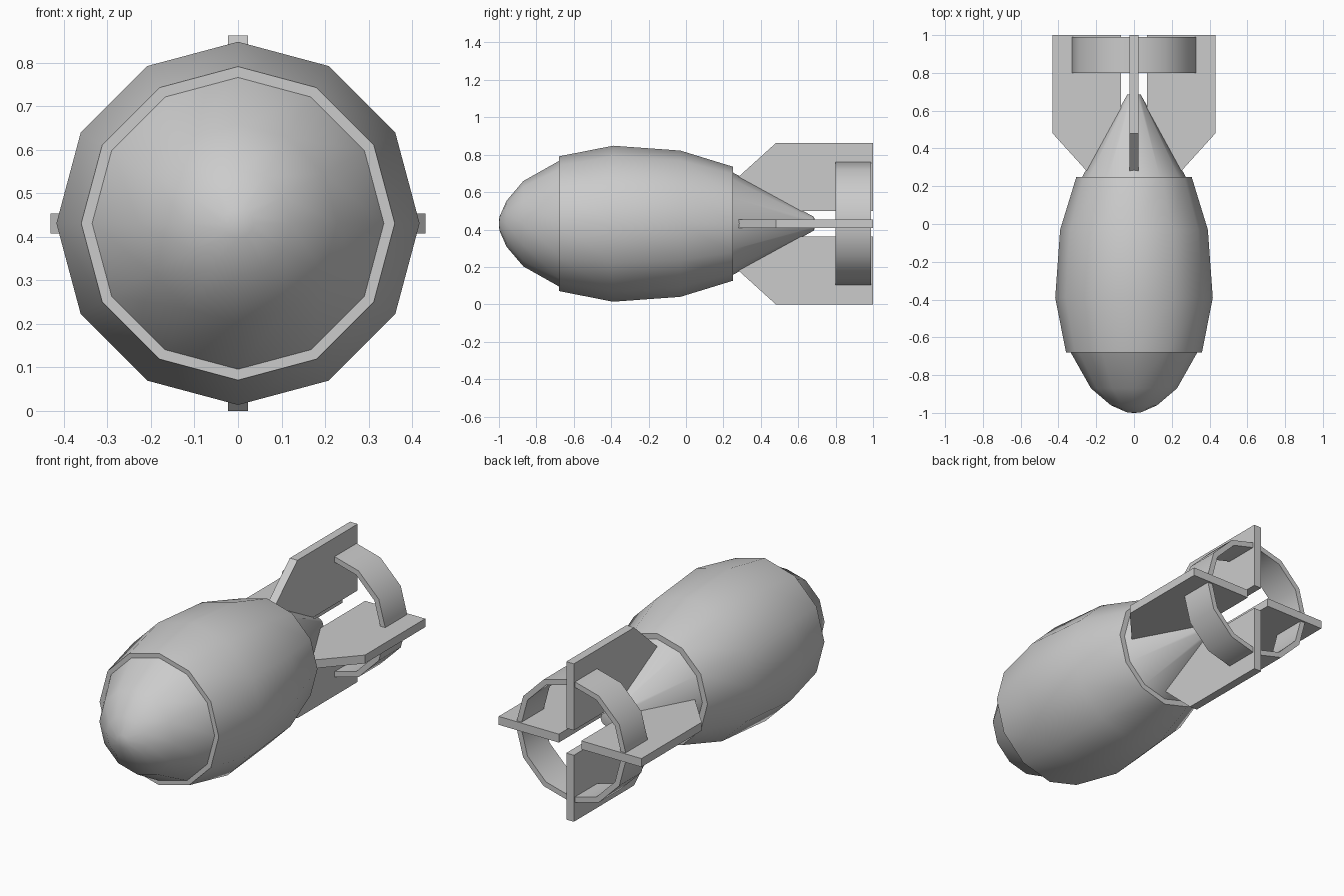
import bpy, bmesh, math
from mathutils import Matrix

if "Cube" in bpy.data.objects:
    bpy.data.objects.remove(bpy.data.objects["Cube"])

CZ = 0.431      # height of the long axis
SIDES = 12


def finish(name, bm, smooth):
    bmesh.ops.recalc_face_normals(bm, faces=bm.faces)
    me = bpy.data.meshes.new(name)
    bm.to_mesh(me)
    bm.free()
    ob = bpy.data.objects.new(name, me)
    bpy.context.collection.objects.link(ob)
    ob.location.z = CZ
    if smooth:
        bpy.ops.object.select_all(action='DESELECT')
        ob.select_set(True)
        bpy.context.view_layer.objects.active = ob
        bpy.ops.object.shade_smooth_by_angle(angle=math.radians(40))
    return ob


def lathe(name, profile, closed=False):
    """Revolve (y, radius) points about the y axis; radius 0 makes a pole."""
    bm = bmesh.new()
    rings = []
    for y, r in profile:
        if r == 0:
            rings.append([bm.verts.new((0, y, 0))] * SIDES)
        else:
            rings.append([bm.verts.new((r * math.sin(i * math.tau / SIDES), y,
                                        r * math.cos(i * math.tau / SIDES)))
                          for i in range(SIDES)])
    pairs = list(zip(rings, rings[1:]))
    if closed:
        pairs.append((rings[-1], rings[0]))
    for a, b in pairs:
        for i in range(SIDES):
            j = (i + 1) % SIDES
            bm.faces.new(dict.fromkeys((a[i], a[j], b[j], b[i])))
    return finish(name, bm, True)


# Nose, main casing with stepped ends, and tail cone as one revolved hull
lathe("hull", [(-1.0, 0), (-0.998, 0.035), (-0.96, 0.122), (-0.87, 0.228),
               (-0.68, 0.335), (-0.68, 0.36), (-0.39, 0.417), (-0.03, 0.391),
               (0.25, 0.305), (0.25, 0.274), (0.685, 0.036), (0.69, 0)])

# Ring joining the fins
lathe("tail_ring", [(0.80, 0.335), (0.99, 0.335), (0.99, 0.305), (0.80, 0.305)],
      closed=True)

# Four tail fins
FIN = [(0.28, 0.25), (0.48, 0.431), (1.0, 0.431), (1.0, 0.068), (0.61, 0.068)]
HALF = 0.023
for k, side in enumerate(("top", "right", "bottom", "left")):
    bm = bmesh.new()
    face = bm.faces.new([bm.verts.new((-HALF, y, r)) for y, r in FIN])
    ext = bmesh.ops.extrude_face_region(bm, geom=[face], use_keep_orig=True)
    bmesh.ops.translate(bm, vec=(2 * HALF, 0, 0),
                        verts=[v for v in ext["geom"]
                               if isinstance(v, bmesh.types.BMVert)])
    bmesh.ops.transform(bm, matrix=Matrix.Rotation(k * math.pi / 2, 4, 'Y'),
                        verts=bm.verts)
    finish("tail_fin_" + side, bm, False)
